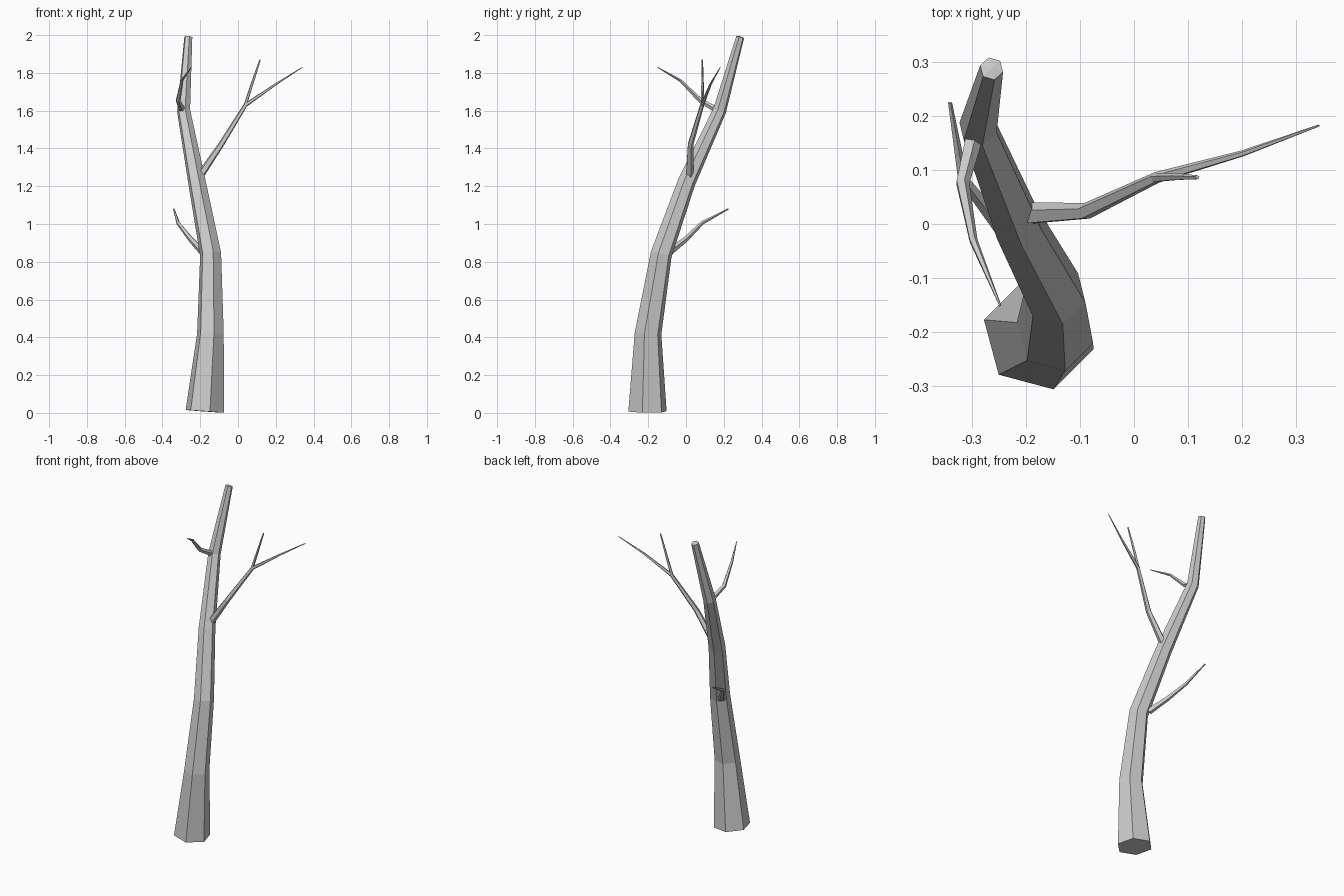
import bpy
import bmesh
from math import cos, sin, radians, pi
from mathutils import Vector

cube = bpy.data.objects.get("Cube")
if cube:
    bpy.data.objects.remove(cube, do_unlink=True)

# Bare grey bark
bark = bpy.data.materials.new("grey_bark")
bark.use_nodes = True
colour = (0.6, 0.6, 0.6, 1)
bark.diffuse_color = colour
shader = next(n for n in bark.node_tree.nodes if n.type == 'BSDF_PRINCIPLED')
shader.inputs["Base Color"].default_value = colour
shader.inputs["Roughness"].default_value = 0.9


def limb(name, path, sides, turn, bulge=0.0):
    """Faceted tapering tube; path rows are x, y, z, radius."""
    points = [Vector(row[:3]) for row in path]
    bm = bmesh.new()
    rings = []
    last = len(path) - 1
    for i, point in enumerate(points):
        # Ring lies across the mean direction of its neighbouring segments
        before = (point - points[max(i - 1, 0)]).normalized()
        after = (points[min(i + 1, last)] - point).normalized()
        axis = (before + after).normalized()
        u = Vector((cos(turn), sin(turn), 0))
        u = (u - axis * u.dot(axis)).normalized()
        v = axis.cross(u)
        ring = []
        for k in range(sides):
            a = 2 * pi * k / sides
            ring.append(bm.verts.new(point + (u * cos(a) + v * sin(a)) * path[i][3]))
        rings.append(ring)
    for low, high in zip(rings, rings[1:]):
        for k in range(sides):
            n = (k + 1) % sides
            bm.faces.new((low[k], low[n], high[n], high[k]))
    # Fan caps
    tip_axis = (points[-1] - points[-2]).normalized()
    tip = bm.verts.new(points[-1] + tip_axis * bulge)
    root = bm.verts.new(points[0])
    for k in range(sides):
        n = (k + 1) % sides
        bm.faces.new((rings[-1][k], rings[-1][n], tip))
        bm.faces.new((rings[0][n], rings[0][k], root))
    bmesh.ops.recalc_face_normals(bm, faces=bm.faces)
    mesh = bpy.data.meshes.new(name)
    bm.to_mesh(mesh)
    bm.free()
    mesh.materials.append(bark)
    obj = bpy.data.objects.new(name, mesh)
    bpy.context.collection.objects.link(obj)
    return obj


# Leaning six-sided trunk
limb("trunk", [
    (-0.176, -0.204, 0.008, 0.105),
    (-0.146, -0.201, 0.42, 0.073),
    (-0.145, -0.131, 0.84, 0.058),
    (-0.217, 0.003, 1.22, 0.048),
    (-0.288, 0.178, 1.6, 0.036),
    (-0.263, 0.287, 1.99, 0.022),
], 6, radians(45), 0.004)

# Long forked branch on the left side
limb("forked_branch", [
    (-0.205, 0.018, 1.25, 0.022),
    (-0.09, 0.023, 1.42, 0.016),
    (0.04, 0.085, 1.63, 0.011),
    (0.2, 0.13, 1.74, 0.006),
    (0.342, 0.182, 1.83, 0.002),
], 5, radians(90))
limb("fork_twig", [
    (0.035, 0.085, 1.62, 0.009),
    (0.077, 0.087, 1.75, 0.007),
    (0.117, 0.086, 1.87, 0.004),
], 5, radians(90))

# Upper branch reaching forward
limb("upper_branch", [
    (-0.296, 0.16, 1.605, 0.017),
    (-0.317, 0.075, 1.655, 0.013),
    (-0.297, -0.03, 1.76, 0.008),
    (-0.247, -0.151, 1.83, 0.002),
], 5, 0)

# Lower branch reaching back
limb("lower_branch", [
    (-0.185, -0.09, 0.85, 0.02),
    (-0.25, 0.0, 0.92, 0.015),
    (-0.317, 0.085, 1.005, 0.01),
    (-0.34, 0.224, 1.08, 0.004),
], 5, 0)
